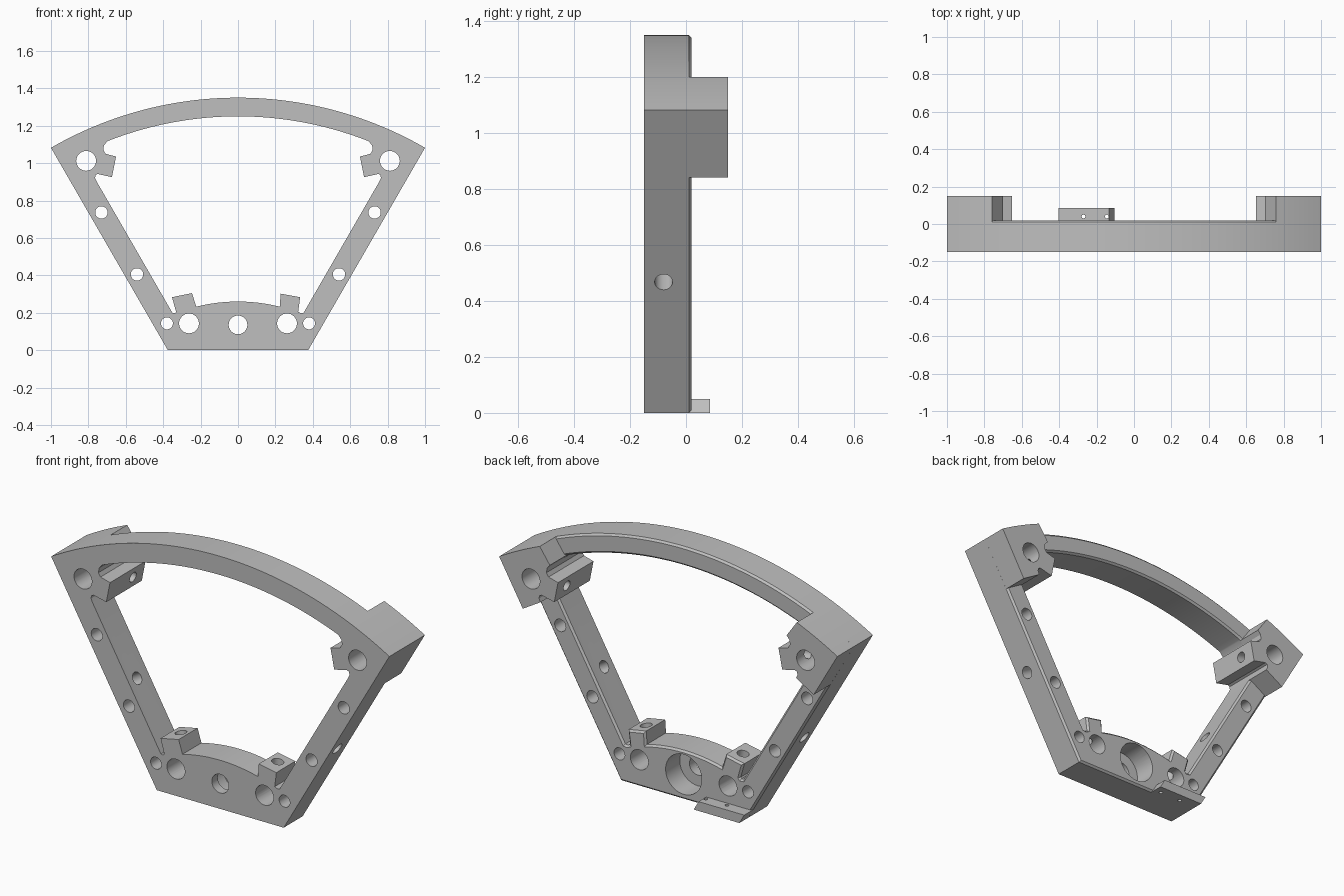
import bpy, bmesh, math
from mathutils import Vector

if "Cube" in bpy.data.objects:
    bpy.data.objects.remove(bpy.data.objects["Cube"])

FRONT, RIM, BACK, PAD_BACK = -0.15, 0.01, 0.02, 0.15
APEX = -0.65  # height of the point where the wedge sides converge

grey = bpy.data.materials.new("plain grey")
grey.use_nodes = True
grey.diffuse_color = (0.52, 0.52, 0.52, 1)
grey.node_tree.nodes["Principled BSDF"].inputs["Base Color"].default_value = grey.diffuse_color


def polar(r, deg):
    a = math.radians(deg)
    return (r * math.sin(a), r * math.cos(a) + APEX)


def arc(r, a, b, n):
    return [polar(r, a + (b - a) * i / n) for i in range(n + 1)]


def mirrored(pts):
    return [(-x, z) for x, z in reversed(pts)]


def offset(pts, d):
    """Mitred offset of a counter-clockwise outline, positive is inward."""
    out = []
    for i, p in enumerate(pts):
        p, a, b = Vector(p), Vector(pts[i - 1]), Vector(pts[(i + 1) % len(pts)])
        e, f = (p - a).normalized(), (b - p).normalized()
        n, m = Vector((-e.y, e.x)), Vector((-f.y, f.x))
        out.append(tuple(p + (n + m) * d / (1 + n.dot(m))))
    return out


def finish(bm, name):
    bmesh.ops.recalc_face_normals(bm, faces=bm.faces)
    me = bpy.data.meshes.new(name)
    bm.to_mesh(me)
    bm.free()
    me.materials.append(grey)
    ob = bpy.data.objects.new(name, me)
    bpy.context.collection.objects.link(ob)
    return ob


def add_loop(bm, pts, y):
    return [bm.verts.new((x, y, z)) for x, z in pts]


def bridge(bm, a, b):
    for i in range(len(a)):
        bm.faces.new((a[i - 1], a[i], b[i], b[i - 1]))


def prism(name, pts, y0, y1):
    bm = bmesh.new()
    a, b = add_loop(bm, pts, y0), add_loop(bm, pts, y1)
    bridge(bm, a, b)
    bm.faces.new(a)
    bm.faces.new(b)
    return finish(bm, name)


def ring(name, outer, inner, chamfer):
    """Plate with an opening and a chamfered back rim."""
    bm = bmesh.new()
    ends = []
    for pts, d in ((outer, chamfer), (inner, -chamfer)):
        a, b = add_loop(bm, pts, FRONT), add_loop(bm, pts, RIM)
        c = add_loop(bm, offset(pts, d), BACK)
        bridge(bm, a, b)
        bridge(bm, b, c)
        ends.append((a, c))
    for k in (0, 1):
        edges = [bm.edges.get((e[k][i - 1], e[k][i])) for e in ends for i in range(len(e[k]))]
        bmesh.ops.triangle_fill(bm, edges=edges, use_beauty=True, normal=(0, 1, 0))
    return finish(bm, name)


def drill(obs, p, q, r):
    """Cut a round hole from p to q."""
    p, q = Vector(p), Vector(q)
    bpy.ops.mesh.primitive_cylinder_add(vertices=32, radius=r, depth=(q - p).length, location=(p + q) / 2)
    cutter = bpy.context.object
    cutter.rotation_euler = (q - p).to_track_quat('Z', 'Y').to_euler()
    cutter.hide_render = True
    for ob in obs:
        mod = ob.modifiers.new("hole", 'BOOLEAN')
        mod.operation, mod.solver, mod.object = 'DIFFERENCE', 'EXACT', cutter
        bpy.context.view_layer.objects.active = ob
        bpy.ops.object.modifier_apply(modifier=mod.name)
    bpy.data.objects.remove(cutter)


# Corner tab with its rounded relief notches, from the rail up to the arch
corner_tab = [(0.756, 0.902), (0.764, 0.92), (0.762, 0.936), (0.75, 0.942), (0.674, 0.925),
              (0.652, 1.035), (0.708, 1.05), (0.72, 1.07), (0.717, 1.095), (0.70, 1.115)]
relief = [(0.336, 0.198), (0.351, 0.20)]
right_tab = [(0.228, 0.302), (0.332, 0.283), (0.322, 0.205)]
left_tab = [(0.246, 0.305), (0.353, 0.283), (0.331, 0.205)]


def half_opening(tab):
    return arc(0.91, 0, 14.2, 12) + tab + relief + corner_tab + arc(1.9, 21.4, 0, 24)


# Wedge-shaped frame
outer = [polar(0.65 / math.cos(math.pi / 6), a) for a in (-30, 30)] + arc(2, 30, -30, 64)
inner = half_opening(right_tab) + mirrored(half_opening(left_tab)[1:-1])
frame = ring("wedge_frame", outer, inner, 0.01)

# Raised corner pads at the back
pad = corner_tab + arc(2, 22.33, 30, 10) + [(0.86, 0.84)]
pads = {1: prism("left_corner_pad", pad, RIM, PAD_BACK),
        -1: prism("right_corner_pad", mirrored(pad), RIM, PAD_BACK)}

# Mounting lip under the back of the base
lip = prism("mounting_lip", [(-0.375, 0), (-0.105, 0), (-0.134, 0.05), (-0.404, 0.05)], RIM, 0.085)
for x in (-0.27, -0.145):
    drill([lip], (x, 0.04, -0.1), (x, 0.04, 0.1), 0.01)

# Bores through the frame, on both sides
for s in (1, -1):
    for x, z, r in ((0.73, 0.736, 0.033), (0.54, 0.405, 0.033), (0.38, 0.143, 0.032), (0.262, 0.143, 0.053)):
        drill([frame], (s * x, -0.3, z), (s * x, 0.3, z), r)
    drill([frame, pads[s]], (s * 0.812, -0.3, 1.012), (s * 0.812, 0.3, 1.012), 0.053)
    # Screw holes in the corner tabs, running into the corner bores
    drill([frame, pads[s]], (s * 0.812, 0.06, 1.012), (s * 0.56, 0.06, 0.96), 0.027)
    # Screw holes in the base tabs
    top = 0.284 if s > 0 else 0.31
    drill([frame], (s * 0.262, -0.06, 0.143), (s * top, -0.06, 0.36), 0.03)
    # Cross holes through the side rails
    drill([frame], (s * 0.732, -0.08, 0.417), (s * 0.472, -0.08, 0.567), 0.032)

# Stepped centre bore, wide at the back
drill([frame], (0, -0.3, 0.135), (0, 0.3, 0.135), 0.05)
drill([frame], (0, -0.1, 0.135), (0, 0.3, 0.135), 0.107)

bpy.ops.object.select_all(action='DESELECT')
for ob in (frame, lip, *pads.values()):
    ob.select_set(True)
bpy.context.view_layer.objects.active = frame
bpy.ops.object.shade_smooth_by_angle(angle=math.radians(25))
